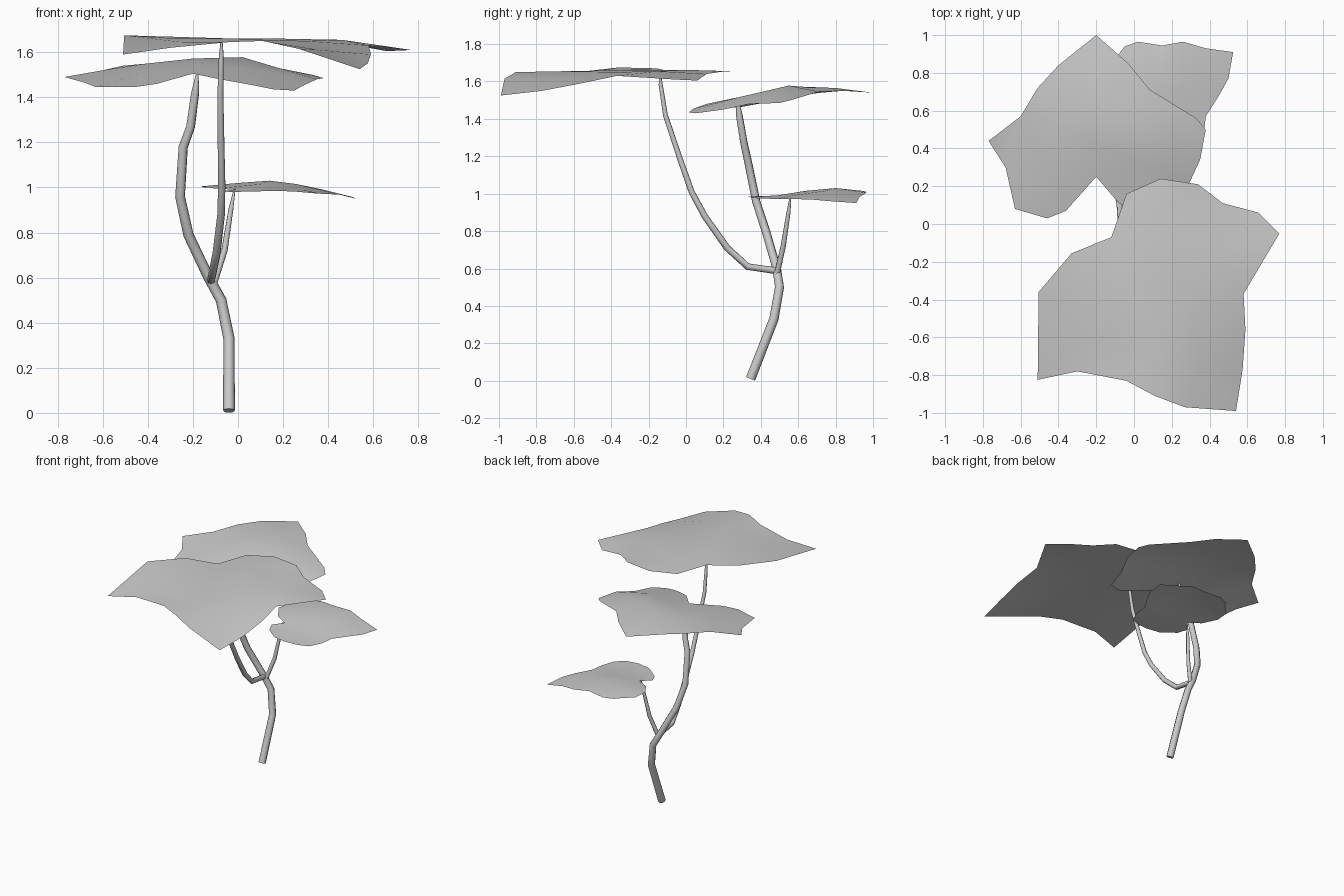
import bpy
from mathutils import Vector
from mathutils.geometry import delaunay_2d_cdt


def tube(name, pts):
    """Tapered eight-sided stem through (x, y, z, radius) points."""
    cu = bpy.data.curves.new(name, 'CURVE')
    cu.dimensions = '3D'
    cu.bevel_depth = 1.0
    cu.bevel_resolution = 2
    cu.use_fill_caps = True
    sp = cu.splines.new('POLY')
    sp.points.add(len(pts) - 1)
    for p, (x, y, z, r) in zip(sp.points, pts):
        p.co = (x, y, z, 1)
        p.radius = r
    ob = bpy.data.objects.new(name, cu)
    bpy.context.collection.objects.link(ob)
    bpy.ops.object.select_all(action='DESELECT')
    ob.select_set(True)
    bpy.context.view_layer.objects.active = ob
    bpy.ops.object.convert(target='MESH')
    bpy.ops.object.shade_smooth_by_angle(angle=1.0)


def leaf(name, outline, ribs):
    """Thin leaf blade: outline filled over a few raised inner points."""
    pts = outline + ribs
    n = len(outline)
    edges = [(i, (i + 1) % n) for i in range(n)]
    v2, _, faces, orig, _, _ = delaunay_2d_cdt(
        [Vector(p[:2]) for p in pts], edges, [], 1, 1e-5)
    verts = [(v.x, v.y, pts[o[0]][2]) for v, o in zip(v2, orig)]
    tris = []
    for f in faces:
        a, b, c = (Vector(verts[i]) for i in f)
        up = (b - a).cross(c - a).z > 0
        tris.append(list(f) if up else list(f)[::-1])
    me = bpy.data.meshes.new(name)
    me.from_pydata(verts, [], tris)
    me.shade_smooth()
    ob = bpy.data.objects.new(name, me)
    bpy.context.collection.objects.link(ob)


# Main stem, running up to the rear leaf
tube("main_stem", [
    (-.04, .345, .01, .026), (-.04, .47, .33, .025), (-.075, .50, .50, .024),
    (-.13, .485, .60, .023), (-.22, .43, .79, .023), (-.257, .375, .96, .022),
    (-.243, .33, 1.18, .021), (-.21, .31, 1.27, .02), (-.19, .285, 1.42, .018),
    (-.18, .275, 1.51, .005)])

# Branch sweeping forward to the big leaf
tube("front_branch", [
    (-.12, .49, .587, .018), (-.115, .33, .61, .018), (-.095, .22, .71, .018),
    (-.075, .10, .88, .017), (-.072, .03, 1.01, .016), (-.075, -.03, 1.18, .015),
    (-.076, -.06, 1.27, .014), (-.078, -.11, 1.42, .013),
    (-.074, -.135, 1.58, .011), (-.073, -.14, 1.655, .004)])

# Short branch to the small leaf
tube("side_branch", [
    (-.11, .485, .565, .015), (-.06, .52, .72, .014), (-.032, .548, .90, .011),
    (-.015, .56, .995, .004)])

# Big front leaf
leaf("front_leaf", [
    (.14, .24, 1.655), (-.04, .16, 1.65), (-.12, -.07, 1.65), (-.33, -.155, 1.67),
    (-.505, -.36, 1.675), (-.51, -.825, 1.59), (-.30, -.78, 1.62),
    (-.04, -.83, 1.645), (.11, -.91, 1.65), (.27, -.97, 1.615),
    (.54, -.99, 1.525), (.575, -.77, 1.55), (.59, -.56, 1.59),
    (.58, -.37, 1.63), (.77, -.05, 1.61), (.66, .06, 1.605),
    (.47, .11, 1.64), (.34, .21, 1.655)],
    [(.10, .0, 1.662), (.46, -.15, 1.655), (.0, -.35, 1.66), (.3, -.38, 1.65),
     (-.25, -.45, 1.66), (.12, -.65, 1.655), (.36, -.72, 1.61), (-.25, -.62, 1.645)])

# Rear leaf
leaf("rear_leaf", [
    (-.20, .25, 1.505), (-.36, .07, 1.46), (-.46, .03, 1.445), (-.63, .08, 1.445),
    (-.68, .30, 1.465), (-.77, .44, 1.49), (-.60, .57, 1.52), (-.51, .72, 1.54),
    (-.40, .84, 1.55), (-.20, 1.0, 1.54), (-.03, .85, 1.55), (.085, .71, 1.545),
    (.33, .56, 1.50), (.38, .50, 1.485), (.35, .34, 1.48), (.285, .20, 1.45),
    (.25, .05, 1.43), (.16, .015, 1.435), (.06, .04, 1.455), (-.08, .11, 1.48)],
    [(-.2, .42, 1.545), (-.2, .62, 1.572), (.02, .55, 1.578), (-.2, .8, 1.565),
     (-.42, .55, 1.548), (-.42, .3, 1.51), (.1, .3, 1.52), (.18, .45, 1.53)])

# Small leaf
leaf("small_leaf", [
    (-.01, .57, .99), (-.10, .62, .995), (-.165, .72, 1.005), (-.15, .82, 1.0),
    (-.08, .90, 1.005), (-.05, .94, 1.008), (.02, .965, 1.01), (.15, .945, 1.015),
    (.26, .965, 1.005), (.38, .93, .985), (.525, .91, .95), (.50, .77, .96),
    (.45, .68, .968), (.38, .57, .972), (.37, .48, .972), (.33, .38, .975),
    (.26, .34, .982), (.16, .33, .985), (.06, .35, .982), (-.04, .43, .98),
    (-.07, .50, .985)],
    [(.10, .64, 1.015), (.14, .80, 1.03), (.0, .80, 1.02), (.26, .74, 1.015),
     (.38, .82, .99), (.16, .48, .99), (.28, .58, .992)])
